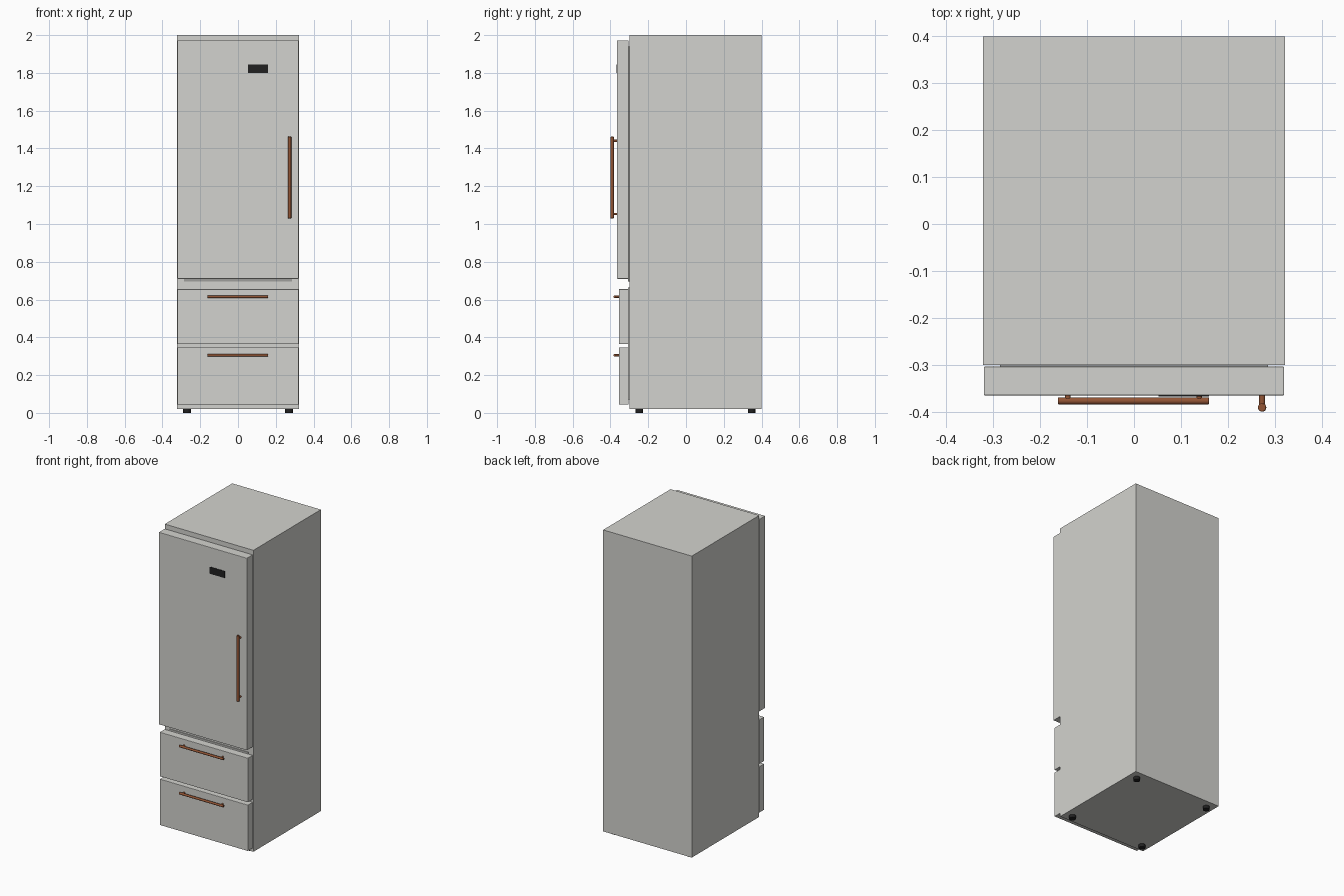
import bpy, math
from mathutils import Vector

if "Cube" in bpy.data.objects:
    bpy.data.objects.remove(bpy.data.objects["Cube"])


def material(name, rgb):
    m = bpy.data.materials.new(name)
    m.diffuse_color = (*rgb, 1)
    m.use_nodes = True
    m.node_tree.nodes["Principled BSDF"].inputs["Base Color"].default_value = m.diffuse_color
    return m


STEEL = material("light_steel", (0.65, 0.65, 0.62))
GREY = material("seal_grey", (0.34, 0.34, 0.33))
COPPER = material("copper", (0.29, 0.09, 0.035))
BLACK = material("black", (0.015, 0.015, 0.015))


def box(name, x, y, z, mat, bevel=0):
    """Box spanning the (min, max) pairs on each axis."""
    spans = (x, y, z)
    bpy.ops.mesh.primitive_cube_add(size=1, location=[(a + b) / 2 for a, b in spans])
    ob = bpy.context.object
    ob.name = name
    ob.scale = [b - a for a, b in spans]
    bpy.ops.object.transform_apply(location=False, scale=True)
    ob.data.materials.append(mat)
    if bevel:
        mod = ob.modifiers.new("edge", 'BEVEL')
        mod.width, mod.segments = bevel, 2
    return ob


def rod(name, start, end, r, mat, bevel=0):
    """Cylinder between two points."""
    a, b = Vector(start), Vector(end)
    bpy.ops.mesh.primitive_cylinder_add(vertices=20, radius=r, depth=(b - a).length,
                                        location=(a + b) / 2)
    ob = bpy.context.object
    ob.name = name
    ob.rotation_euler = (b - a).to_track_quat('Z', 'Y').to_euler()
    ob.data.materials.append(mat)
    bpy.ops.object.shade_smooth_by_angle(angle=math.radians(40))
    if bevel:
        mod = ob.modifiers.new("edge", 'BEVEL')
        mod.width, mod.segments = bevel, 2
    return ob


# Cabinet
box("cabinet", (-0.322, 0.322), (-0.30, 0.40), (0.02, 2.0), STEEL)

# Seals filling the gap behind the door and drawers
box("door_seal", (-0.286, 0.286), (-0.306, -0.299), (0.695, 1.94), GREY)
box("drawer_seal", (-0.286, 0.286), (-0.306, -0.299), (0.07, 0.665), STEEL)

# Door and drawer fronts
box("door", (-0.32, 0.32), (-0.365, -0.304), (0.71, 1.972), STEEL, 0.002)
drawers = [("upper", 0.365, 0.655, 0.615), ("lower", 0.045, 0.347, 0.305)]
for label, z0, z1, zh in drawers:
    box(label + "_drawer", (-0.32, 0.32), (-0.355, -0.304), (z0, z1), STEEL, 0.002)
    # Horizontal drawer handle with two posts
    rod(label + "_handle", (-0.162, -0.377, zh), (0.16, -0.377, zh), 0.0075, COPPER, 0.002)
    for x in (-0.141, 0.139):
        rod(label + "_handle_post", (x, -0.377, zh), (x, -0.353, zh), 0.006, COPPER)

# Vertical door handle with two posts
rod("door_handle", (0.273, -0.391, 1.03), (0.273, -0.391, 1.462), 0.009, COPPER, 0.002)
for z in (1.053, 1.44):
    rod("door_handle_post", (0.273, -0.391, z), (0.273, -0.363, z), 0.0065, COPPER)

# Control display
box("display", (0.052, 0.16), (-0.368, -0.364), (1.80, 1.845), BLACK)

# Feet
for x in (-0.27, 0.27):
    for y in (-0.248, 0.347):
        rod("foot", (x, y, 0), (x, y, 0.022), 0.02, BLACK)
